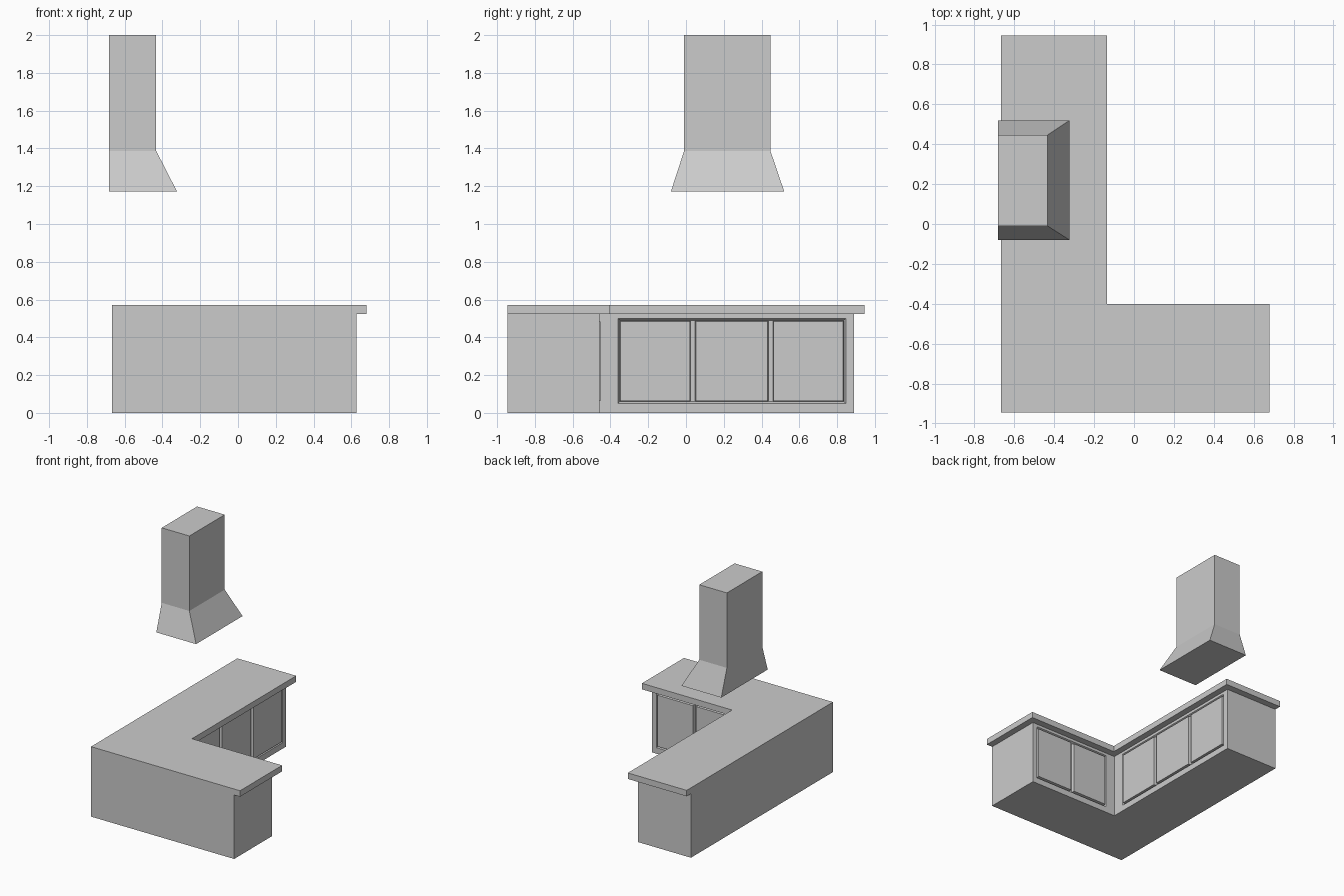
import bpy, bmesh
from mathutils import Vector

if "Cube" in bpy.data.objects:
    bpy.data.objects.remove(bpy.data.objects["Cube"])


def finish(name, bm):
    bmesh.ops.recalc_face_normals(bm, faces=bm.faces)
    me = bpy.data.meshes.new(name)
    bm.to_mesh(me)
    bm.free()
    ob = bpy.data.objects.new(name, me)
    bpy.context.collection.objects.link(ob)
    return ob


def loft(name, loops):
    """Skin a stack of closed loops and cap both ends."""
    bm = bmesh.new()
    rings = [[bm.verts.new(p) for p in loop] for loop in loops]
    for a, b in zip(rings, rings[1:]):
        for i in range(len(a)):
            j = (i + 1) % len(a)
            bm.faces.new((a[i], a[j], b[j], b[i]))
    bm.faces.new(rings[0])
    bm.faces.new(rings[-1])
    return finish(name, bm)


def l_shape(name, x_end, x_in, y_in, y_end, z0, z1):
    x0, y0 = -0.668, -0.945
    pts = [(x0, y0), (x_end, y0), (x_end, y_in), (x_in, y_in), (x_in, y_end), (x0, y_end)]
    return loft(name, [[(x, y, z) for x, y in pts] for z in (z0, z1)])


def rect(x0, x1, y0, y1, z):
    return [(x0, y0, z), (x1, y0, z), (x1, y1, z), (x0, y1, z)]


# Cabinet body and overhanging worktop
cabinet = l_shape("cabinet_body", 0.627, -0.188, -0.458, 0.89, 0, 0.523)
l_shape("worktop", 0.68, -0.135, -0.402, 0.945, 0.523, 0.572)

FACE = {"long": -0.188, "short": -0.458}


def panel(name, side, a0, a1, z0, z1, d0, d1, taper):
    """Tapered slab on a cabinet front; d is distance out from that front."""
    def ring(d, g):
        pts = [(a0 - g, z0 - g), (a1 + g, z0 - g), (a1 + g, z1 + g), (a0 - g, z1 + g)]
        f = FACE[side] + d
        return [(f, a, z) if side == "long" else (a, f, z) for a, z in pts]
    return loft(name, [ring(d0, taper), ring(d1, 0)])


# Recessed door bays with slightly proud door panels
bays = {
    "long": (-0.36, 0.845, [(-0.347, 0.020), (0.052, 0.432), (0.464, 0.832)]),
    "short": (-0.105, 0.587, [(-0.092, 0.220), (0.252, 0.574)]),
}
for side, (a0, a1, doors) in bays.items():
    cutter = panel(side + "_recess_cutter", side, a0 - 0.013, a1 + 0.013,
                   0.037, 0.513, -0.02, 0.02, -0.024)
    cutter.hide_render = True
    cutter.hide_viewport = False
    cutter.display_type = 'WIRE'
    mod = cabinet.modifiers.new(side + "_recess", 'BOOLEAN')
    mod.operation = 'DIFFERENCE'
    mod.solver = 'EXACT'
    mod.object = cutter
    bpy.context.view_layer.objects.active = cabinet
    bpy.ops.object.modifier_apply(modifier=mod.name)
    bpy.data.objects.remove(cutter)
    for i, (d0, d1) in enumerate(doors):
        panel(f"{side}_door_{i + 1}", side, d0, d1, 0.064, 0.484, -0.021, 0.005, 0.004)

# Extractor hood: flared skirt and straight chimney
loft("extractor_hood", [
    rect(-0.683, -0.323, -0.08, 0.52, 1.172),
    rect(-0.683, -0.433, -0.01, 0.447, 1.387),
    rect(-0.683, -0.433, -0.01, 0.447, 2.0),
])
